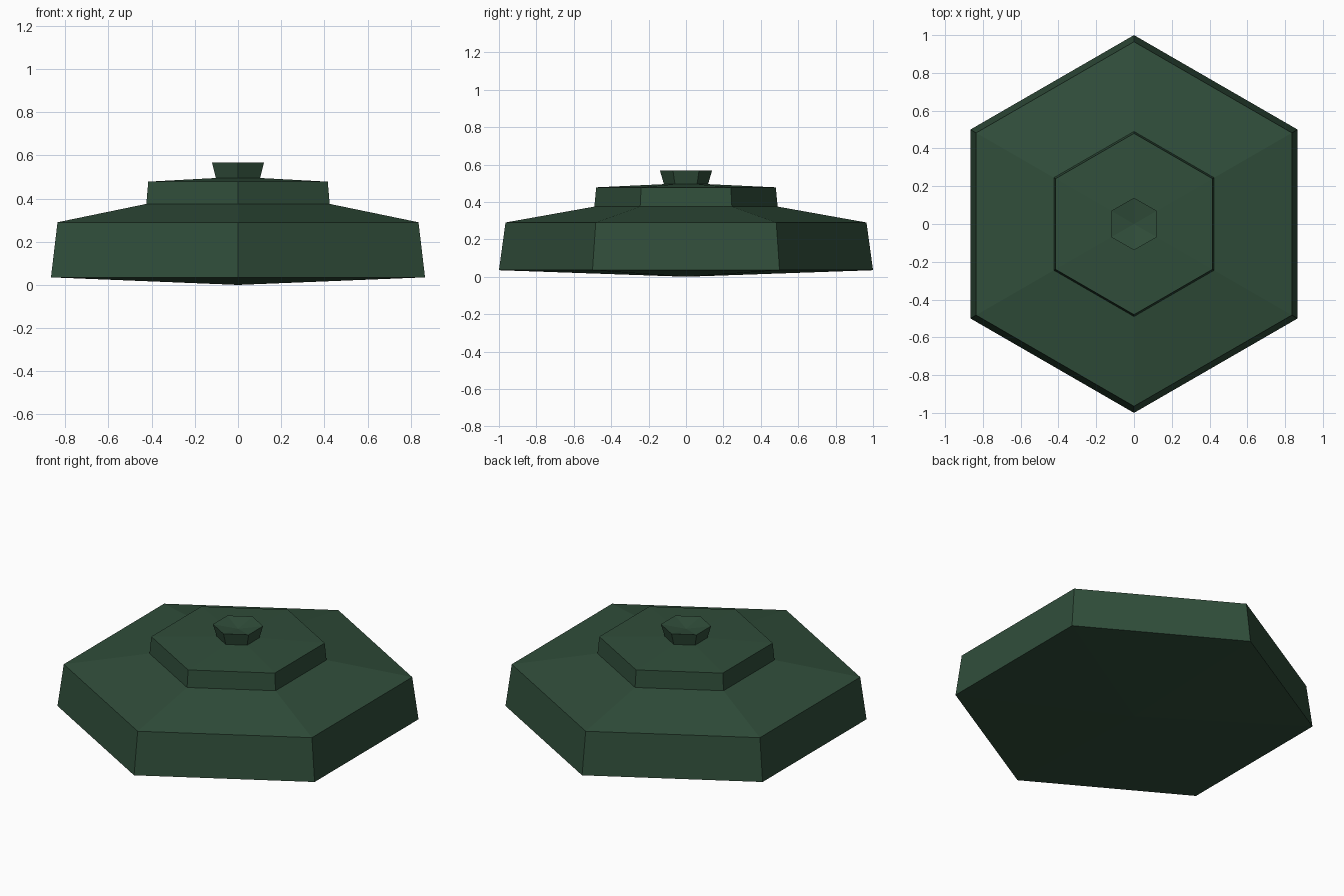
import bpy, bmesh, math

if "Cube" in bpy.data.objects:
    bpy.data.objects.remove(bpy.data.objects["Cube"])

green = bpy.data.materials.new("dark green")
green.diffuse_color = (0.030, 0.076, 0.043, 1)
green.use_nodes = True
green.node_tree.nodes["Principled BSDF"].inputs["Base Color"].default_value = green.diffuse_color


def hex_lathe(name, profile):
    """Six-sided turned part from (radius, z) points, corners on the y axis."""
    bm = bmesh.new()
    rings = []
    for r, z in profile:
        if r == 0:
            rings.append([bm.verts.new((0, 0, z))] * 6)
        else:
            rings.append([bm.verts.new((r * math.sin(i * math.pi / 3),
                                        r * math.cos(i * math.pi / 3), z)) for i in range(6)])
    for a, b in zip(rings, rings[1:]):
        for i in range(6):
            j = (i + 1) % 6
            corners = list(dict.fromkeys((a[i], b[i], b[j], a[j])))
            bm.faces.new(corners)
    bmesh.ops.recalc_face_normals(bm, faces=bm.faces)
    # Outward direction: the first ring of faces is on the underside
    bm.faces.ensure_lookup_table()
    low = min(bm.faces, key=lambda f: f.calc_center_median().z)
    if profile[0][0] == 0 and low.normal.z > 0:
        bmesh.ops.reverse_faces(bm, faces=bm.faces)
    mesh = bpy.data.meshes.new(name)
    bm.to_mesh(mesh)
    bm.free()
    mesh.materials.append(green)
    obj = bpy.data.objects.new(name, mesh)
    bpy.context.collection.objects.link(obj)
    return obj


# Wide base with shallow pointed underside, stepped tier, and dished knob
hex_lathe("base_and_tiers", [
    (0, 0.0), (1.0, 0.035), (0.965, 0.29),      # underside and base wall
    (0.49, 0.375), (0.48, 0.478),               # sloping roof and upper wall
    (0.118, 0.495), (0.139, 0.567),             # upper slope and knob wall
    (0, 0.545),                                 # dished knob top
])
